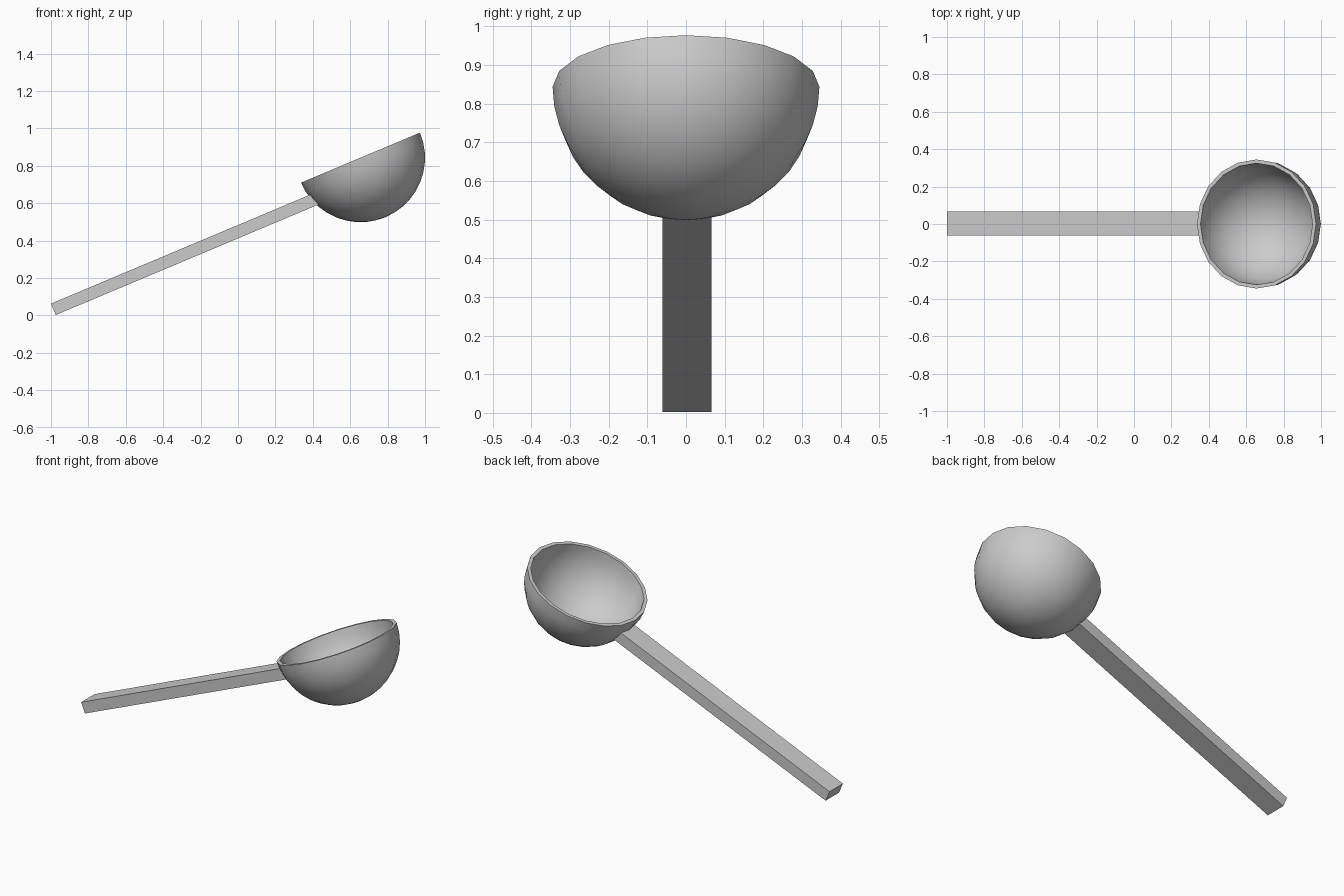
import bpy, bmesh, math
from mathutils import Matrix, Vector

if "Cube" in bpy.data.objects:
    bpy.data.objects.remove(bpy.data.objects["Cube"])

TILT = math.radians(22.8)
PLACE = Matrix.Translation((0.655, 0, 0.843)) @ Matrix.Rotation(-TILT, 4, 'Y')
R_OUT, R_IN = 0.345, 0.325
SEGMENTS, RINGS = 20, 10


def finish(name, bm):
    bmesh.ops.recalc_face_normals(bm, faces=bm.faces)
    bm.transform(PLACE)
    mesh = bpy.data.meshes.new(name)
    bm.to_mesh(mesh)
    bm.free()
    obj = bpy.data.objects.new(name, mesh)
    bpy.context.collection.objects.link(obj)
    return obj


# Bowl: thick half-circle profile revolved around its own axis
angles = [math.pi / 2 * i / RINGS for i in range(RINGS + 1)]
profile = [(R_OUT * math.sin(a), -R_OUT * math.cos(a)) for a in angles]
profile += [(R_IN * math.sin(a), -R_IN * math.cos(a)) for a in reversed(angles)]
bm = bmesh.new()
verts = [bm.verts.new((r, 0, z)) for r, z in profile]
for a, b in zip(verts, verts[1:]):
    bm.edges.new((a, b))
bmesh.ops.spin(bm, geom=bm.verts[:] + bm.edges[:], axis=(0, 0, 1), cent=(0, 0, 0),
               angle=math.tau, steps=SEGMENTS, use_duplicate=False)
bmesh.ops.remove_doubles(bm, verts=bm.verts, dist=0.0005)
bowl = finish("bowl", bm)
bpy.context.view_layer.objects.active = bowl
bowl.select_set(True)
bpy.ops.object.shade_smooth_by_angle(angle=math.radians(35))

# Handle: square-ended bar whose far end is buried in the bowl wall
bm = bmesh.new()
bmesh.ops.create_cube(bm, size=1)
for v in bm.verts:
    y = 0.0635 * (1 if v.co.y > 0 else -1)
    z = -0.078 if v.co.z > 0 else -0.144
    x = -1.828 if v.co.x < 0 else -math.sqrt(0.334 ** 2 - y * y - z * z)
    v.co = Vector((x, y + 0.003, z))
handle = finish("handle", bm)
